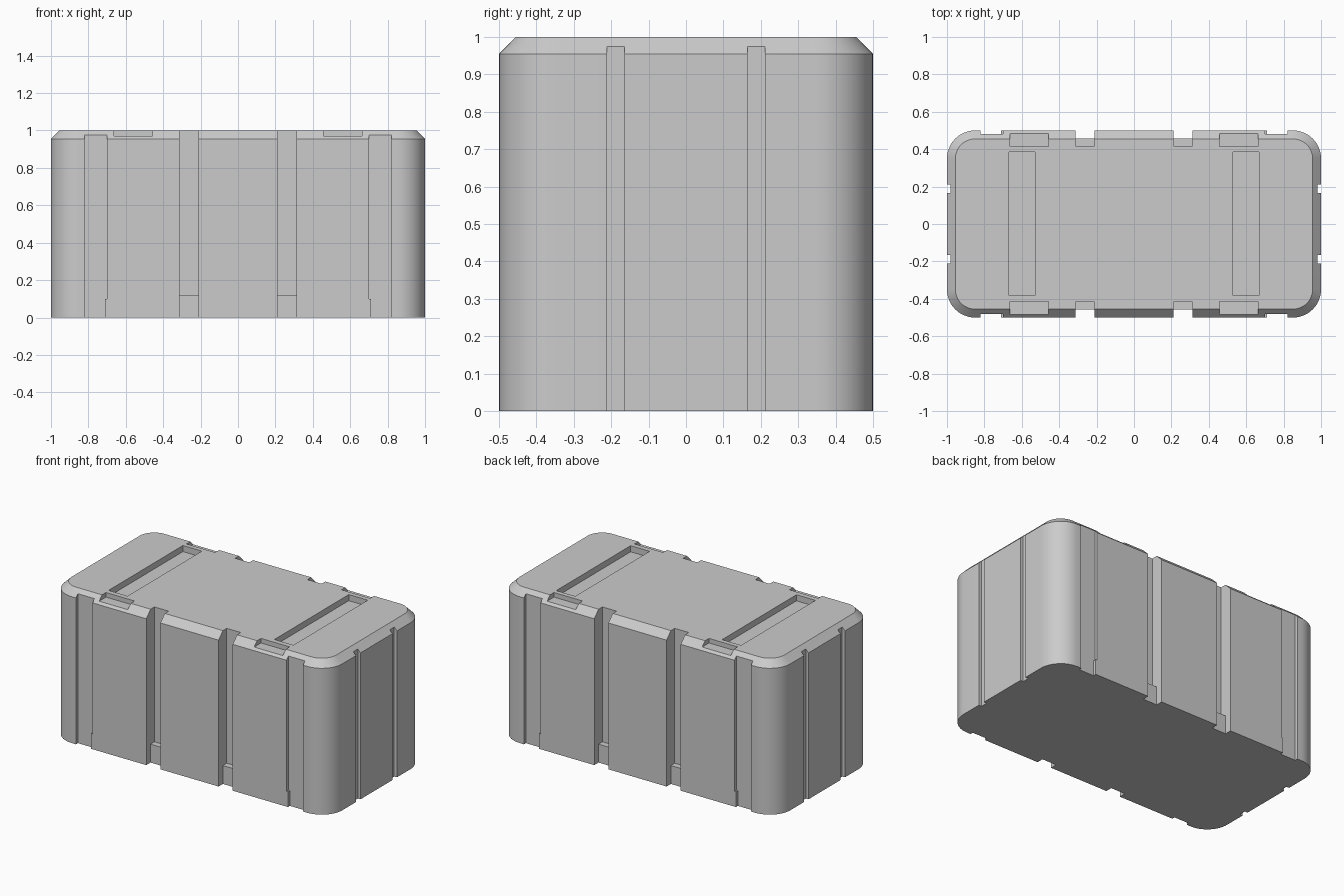
import bpy, bmesh
from math import sin, cos, pi, radians
from mathutils import Vector

if "Cube" in bpy.data.objects:
    bpy.data.objects.remove(bpy.data.objects["Cube"])

CHAMFER = 0.045


def rounded_ring(hx, hy, r, z, seg=12):
    """Rounded rectangle outline, counter-clockwise."""
    pts = []
    for i, (sx, sy) in enumerate([(1, 1), (-1, 1), (-1, -1), (1, -1)]):
        for k in range(seg + 1):
            a = (i + k / seg) * pi / 2
            pts.append((sx * (hx - r) + r * cos(a), sy * (hy - r) + r * sin(a), z))
    return pts


def prism(bm, pts, offset):
    """Closed prism from an outline swept along an offset."""
    a = [bm.verts.new(p) for p in pts]
    b = [bm.verts.new(Vector(p) + Vector(offset)) for p in pts]
    bm.faces.new(a)
    bm.faces.new(b[::-1])
    for i in range(len(a)):
        j = (i + 1) % len(a)
        bm.faces.new((a[i], b[i], b[j], a[j]))


def box(bm, x0, x1, y0, y1, z0, z1):
    prism(bm, [(x0, y0, z0), (x1, y0, z0), (x1, y1, z0), (x0, y1, z0)], (0, 0, z1 - z0))


def make_object(name, bm):
    bmesh.ops.recalc_face_normals(bm, faces=bm.faces[:])
    mesh = bpy.data.meshes.new(name)
    bm.to_mesh(mesh)
    bm.free()
    ob = bpy.data.objects.new(name, mesh)
    bpy.context.collection.objects.link(ob)
    return ob


# Case body: rounded walls with a chamfered lid edge
bm = bmesh.new()
rings = [[bm.verts.new(p) for p in ring] for ring in (
    rounded_ring(1, 0.5, 0.15, 0),
    rounded_ring(1, 0.5, 0.15, 1 - CHAMFER),
    rounded_ring(1 - CHAMFER, 0.5 - CHAMFER, 0.15 - CHAMFER, 1))]
for lo, hi in zip(rings, rings[1:]):
    for i in range(len(lo)):
        j = (i + 1) % len(lo)
        bm.faces.new((lo[i], lo[j], hi[j], hi[i]))
bm.faces.new(rings[0][::-1])
bm.faces.new(rings[-1])
body = make_object("storage_case", bm)

# All recesses, mirrored to both ends and both faces
bm = bmesh.new()
for sx in (-1, 1):
    # Long lid slots
    box(bm, sx * 0.53, sx * 0.667, -0.382, 0.385, 0.96, 1.1)
    for sy in (-1, 1):
        # Deep strap channels with a shallower foot
        prism(bm, [(sx * 0.21, sy * y, z) for y, z in (
            (0.6, -0.1), (0.456, -0.1), (0.456, 0.12), (0.416, 0.12),
            (0.416, 1.1), (0.6, 1.1))], (sx * 0.102, 0, 0))
        # Shallow outer channels, slightly narrower at the foot
        prism(bm, [(sx * x, sy * 0.48, z) for x, z in (
            (0.82, -0.1), (0.71, -0.1), (0.71, 0.1), (0.7, 0.1),
            (0.7, 1.1), (0.82, 1.1))], (0, sy * 0.1, 0))
        # Lid edge finger notches
        box(bm, sx * 0.456, sx * 0.663, sy * 0.415, sy * 0.6, 0.97, 1.1)
        # Narrow end channels
        box(bm, sx * 0.98, sx * 1.1, sy * 0.165, sy * 0.211, -0.1, 1.1)
cutter = make_object("recess_cutter", bm)
cutter.hide_render = True

# Carve the recesses, then drop the cutter
mod = body.modifiers.new("recesses", 'BOOLEAN')
mod.operation = 'DIFFERENCE'
mod.solver = 'EXACT'
mod.object = cutter
bpy.context.view_layer.objects.active = body
body.select_set(True)
bpy.ops.object.modifier_apply(modifier=mod.name)
bpy.data.objects.remove(cutter, do_unlink=True)

bpy.ops.object.shade_smooth_by_angle(angle=radians(30))
